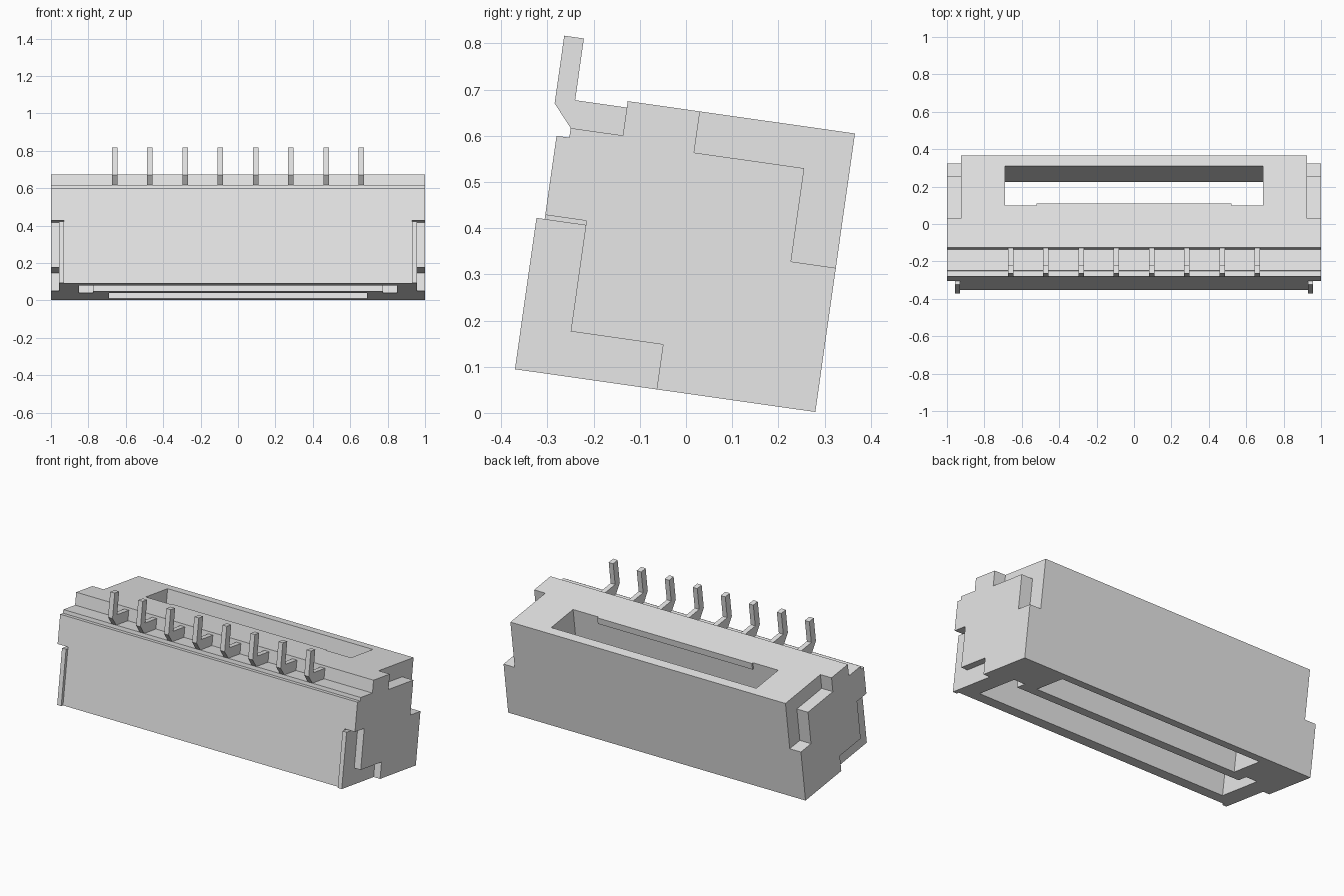
import bpy
import bmesh
import math

cube = bpy.data.objects.get("Cube")
if cube:
    bpy.data.objects.remove(cube, do_unlink=True)

TILT = math.radians(-8.1)

grey = bpy.data.materials.new("light grey plastic")
grey.use_nodes = True
grey.diffuse_color = (0.8, 0.8, 0.8, 1)
grey.node_tree.nodes["Principled BSDF"].inputs["Base Color"].default_value = (0.8, 0.8, 0.8, 1)


def prism(name, profile, x0, x1):
    """Extrude a (depth, height) profile along x, in the tilted frame."""
    bm = bmesh.new()
    face = bm.faces.new([bm.verts.new((x0, u, v)) for u, v in profile])
    ext = bmesh.ops.extrude_face_region(bm, geom=[face])
    verts = [g for g in ext["geom"] if isinstance(g, bmesh.types.BMVert)]
    bmesh.ops.translate(bm, vec=(x1 - x0, 0, 0), verts=verts)
    bmesh.ops.recalc_face_normals(bm, faces=bm.faces)
    mesh = bpy.data.meshes.new(name)
    bm.to_mesh(mesh)
    bm.free()
    mesh.materials.append(grey)
    ob = bpy.data.objects.new(name, mesh)
    ob.location = (0, 0.28, 0.002)
    ob.rotation_euler.x = TILT
    bpy.context.collection.objects.link(ob)
    return ob


def rect(u0, u1, v0, v1):
    return [(u0, v0), (u1, v0), (u1, v1), (u0, v1)]


def cut(target, cutter):
    cutter.hide_render = True
    bpy.context.view_layer.update()
    mod = target.modifiers.new("cut", 'BOOLEAN')
    mod.operation = 'DIFFERENCE'
    mod.solver = 'EXACT'
    mod.object = cutter
    bpy.context.view_layer.objects.active = target
    bpy.ops.object.modifier_apply(modifier=mod.name)
    bpy.data.objects.remove(cutter, do_unlink=True)


# Housing with the stepped shelf for the pins
housing = prism("housing", [
    (0, 0), (0, 0.609), (-0.497, 0.609), (-0.497, 0.534), (-0.611, 0.534),
    (-0.611, 0.513), (-0.639, 0.513), (-0.639, 0)], -1, 1)

# Through slot at the back
cut(housing, prism("slot_cutter", rect(-0.269, -0.057, -0.1, 0.7), -0.69, 0.69))

# Blind pocket in the underside, with deeper ears at both ends
cut(housing, prism("pocket_cutter", rect(-0.56, -0.335, -0.1, 0.45), -0.85, 0.85))

for side, s in (("left", 1), ("right", -1)):
    cut(housing, prism("ear_cutter", rect(-0.4, -0.27, -0.1, 0.45), s * 0.775, s * 0.85))

    # Stepped notch at the upper back corner
    cut(housing, prism("notch_cutter", [
        (-0.339, 0.7), (-0.339, 0.519), (-0.098, 0.519),
        (-0.098, 0.315), (0.1, 0.315), (0.1, 0.7)], s * 0.925, s * 1.1))

    # Recess at the lower front corner, holding an L-shaped retention tab
    cut(housing, prism("recess_cutter", [
        (-0.8, -0.1), (-0.347, -0.1), (-0.347, 0.098), (-0.549, 0.098),
        (-0.549, 0.34), (-0.8, 0.34)], s * 0.93, s * 1.1))
    prism(side + "_tab", [
        (-0.657, 0), (-0.347, 0), (-0.347, 0.098), (-0.549, 0.098),
        (-0.549, 0.331), (-0.657, 0.331)], s * 0.93, s * 0.957)

# Small ledge on the front wall of the slot
prism("slot_ledge", rect(-0.269, -0.259, 0.57, 0.609), -0.52, 0.52)

# Row of bent pins
COUNT, PITCH, HALF = 8, 0.1885, 0.015
for i in range(COUNT):
    x = (i - (COUNT - 1) / 2) * PITCH
    prism(f"pin_{i + 1}", [
        (-0.49, 0.534), (-0.611, 0.534), (-0.653, 0.582), (-0.653, 0.73),
        (-0.61, 0.73), (-0.61, 0.595), (-0.49, 0.595)], x - HALF, x + HALF)
